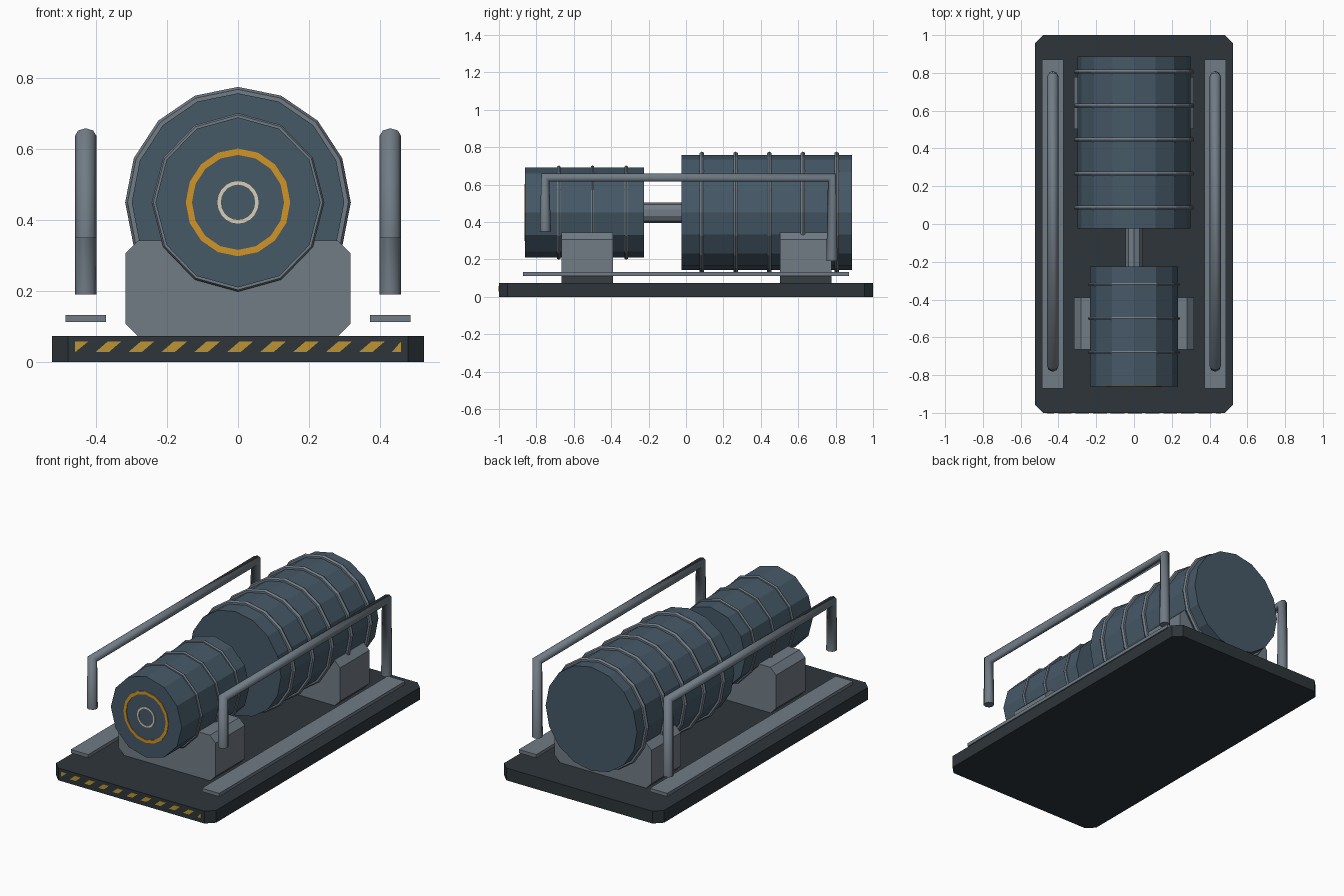
import bpy, bmesh
from math import sin, cos, pi
from mathutils import Vector

if "Cube" in bpy.data.objects:
    bpy.data.objects.remove(bpy.data.objects["Cube"])


def material(name, rgb):
    m = bpy.data.materials.new(name)
    m.use_nodes = True
    m.diffuse_color = (*rgb, 1)
    m.node_tree.nodes["Principled BSDF"].inputs["Base Color"].default_value = (*rgb, 1)
    return m


blue = material("blue steel", (0.061, 0.1, 0.137))
grey = material("grey metal", (0.165, 0.2, 0.235))
dark = material("dark base", (0.027, 0.036, 0.042))
orange = material("orange paint", (0.64, 0.296, 0.018))
mustard = material("mustard stripe", (0.515, 0.296, 0.034))
cream = material("cream paint", (0.7, 0.62, 0.46))

AXIS_Z = 0.45


def finish(name, bm, mat):
    bmesh.ops.recalc_face_normals(bm, faces=bm.faces)
    me = bpy.data.meshes.new(name)
    bm.to_mesh(me)
    bm.free()
    ob = bpy.data.objects.new(name, me)
    bpy.context.collection.objects.link(ob)
    me.materials.append(mat)
    return ob


def extrude(name, points, offset, mat):
    """Solid made by pushing a flat outline along an offset."""
    bm = bmesh.new()
    face = bm.faces.new([bm.verts.new(p) for p in points])
    new = bmesh.ops.extrude_face_region(bm, geom=[face], use_keep_orig=True)["geom"]
    bmesh.ops.translate(bm, vec=offset, verts=[g for g in new if isinstance(g, bmesh.types.BMVert)])
    return finish(name, bm, mat)


def chamfered(hx, hy, c):
    """Rectangle outline with cut corners."""
    return [(hx, hy - c), (hx - c, hy), (c - hx, hy), (-hx, hy - c),
            (-hx, c - hy), (c - hx, -hy), (hx - c, -hy), (hx, c - hy)]


def drum(name, rx, rz, y0, y1, sides, mat):
    ring = [(rx * sin(2 * pi * i / sides), y0, AXIS_Z + rz * cos(2 * pi * i / sides))
            for i in range(sides)]
    return extrude(name, ring, (0, y1 - y0, 0), mat)


def hoop(name, profile, squash, sides, mat):
    """Closed (radius, y) profile swept round the drum axis."""
    bm = bmesh.new()
    rows = []
    for i in range(sides):
        a = 2 * pi * i / sides
        rows.append([bm.verts.new((r * squash * sin(a), y, AXIS_Z + r * cos(a)))
                     for r, y in profile])
    n = len(profile)
    for i in range(sides):
        p, q = rows[i], rows[(i + 1) % sides]
        for j in range(n):
            k = (j + 1) % n
            bm.faces.new((p[j], p[k], q[k], q[j]))
    return finish(name, bm, mat)


def band(name, r, y, thick, squash, sides):
    profile = [(r + thick * cos(pi * j / 3), y + thick * sin(pi * j / 3)) for j in range(6)]
    return hoop(name, profile, squash, sides, grey)


def box(name, lo, hi, mat):
    pts = [(lo[0], lo[1], lo[2]), (hi[0], lo[1], lo[2]), (hi[0], hi[1], lo[2]), (lo[0], hi[1], lo[2])]
    return extrude(name, pts, (0, 0, hi[2] - lo[2]), mat)


# Base slab
extrude("base", [(x, y, 0) for x, y in chamfered(0.525, 1, 0.045)], (0, 0, 0.073), dark)

# Saddles under the drums
for name, y in (("front_saddle", -0.665), ("rear_saddle", 0.503)):
    outline = [(x, y, 0.207 + z) for x, z in chamfered(0.318, 0.136, 0.037)]
    extrude(name, outline, (0, 0.275, 0), grey)

# Drums and the shaft between them
drum("small_drum", 0.233, 0.24, -0.86, -0.225, 12, blue)
drum("large_drum", 0.3, 0.308, -0.025, 0.888, 16, blue)
drum("shaft", 0.048, 0.055, -0.24, -0.01, 10, grey)

# Raised bands
for i in range(3):
    band(f"small_band_{i + 1}", 0.242, -0.68 + 0.18 * i, 0.01, 0.968, 12)
for i in range(5):
    band(f"large_band_{i + 1}", 0.312, 0.085 + 0.18 * i, 0.014, 0.977, 16)

# Painted rings on the front of the small drum
for name, outer, inner, sides, mat in (("outer_ring", 0.152, 0.134, 16, orange),
                                       ("inner_ring", 0.06, 0.05, 20, cream)):
    profile = [(inner, -0.864), (outer, -0.864), (outer, -0.858), (inner, -0.858)]
    hoop(name, profile, 0.97, sides, mat)

# Walkway strips and handrails on both sides
for side, s in (("left", 1), ("right", -1)):
    box(f"{side}_walkway", (s * 0.43 - 0.057, -0.872, 0.112), (s * 0.43 + 0.057, 0.872, 0.132), grey)
    cu = bpy.data.curves.new(f"{side}_handrail", "CURVE")
    cu.dimensions = "3D"
    cu.bevel_depth = 0.03
    cu.bevel_resolution = 2
    cu.use_fill_caps = True
    path = [(-0.752, 0.35), (-0.752, 0.638), (0.78, 0.638), (0.78, 0.19)]
    sp = cu.splines.new("POLY")
    sp.points.add(len(path) - 1)
    for p, (y, z) in zip(sp.points, path):
        p.co = (s * 0.43, y, z, 1)
    ob = bpy.data.objects.new(f"{side}_handrail", cu)
    bpy.context.collection.objects.link(ob)
    cu.materials.append(grey)
    bpy.ops.object.select_all(action="DESELECT")
    ob.select_set(True)
    bpy.context.view_layer.objects.active = ob
    bpy.ops.object.convert(target="MESH")

# Slanted warning stripes on the front edge, trimmed at both ends
LOW, HIGH, LIMIT, SLANT, WIDE = 0.027, 0.057, 0.46, 0.035, 0.038
for i in range(11):
    x = -0.496 + 0.093 * i
    if i == 0:
        pts = [(-LIMIT, LOW), (x + WIDE + SLANT, HIGH), (-LIMIT, HIGH)]
    elif i == 10:
        pts = [(x, LOW), (LIMIT, LOW), (LIMIT, HIGH)]
    else:
        pts = [(x, LOW), (x + WIDE, LOW), (x + WIDE + SLANT, HIGH), (x + SLANT, HIGH)]
    extrude(f"stripe_{i + 1}", [(px, -1.002, pz) for px, pz in pts], (0, 0.004, 0), mustard)
